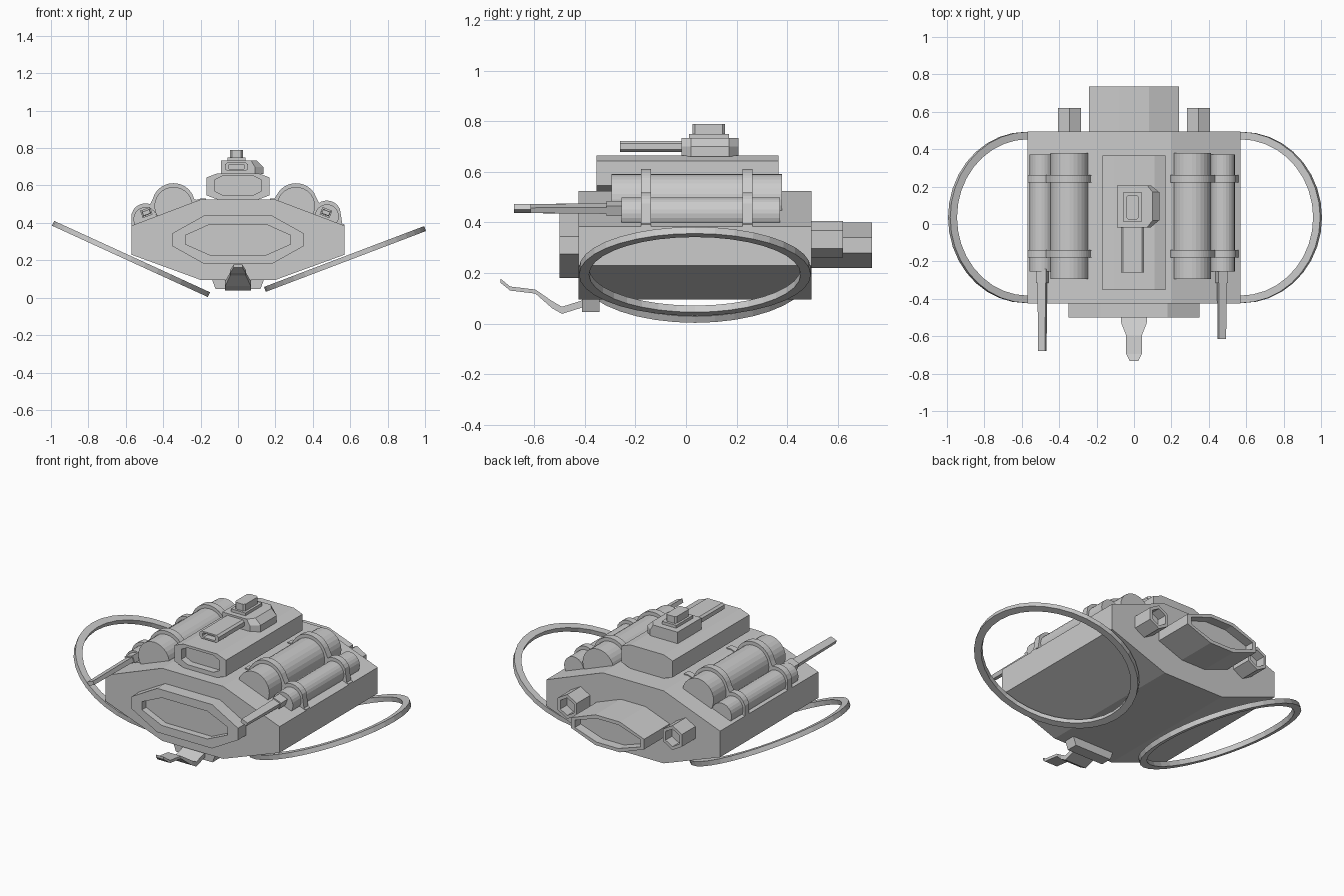
import bpy, bmesh
from math import sin, cos, pi, radians, sqrt
from mathutils import Matrix, Vector

if "Cube" in bpy.data.objects:
    bpy.data.objects.remove(bpy.data.objects["Cube"])


def loft(name, rings, axis='y'):
    """Skin a list of (2D outline, position along axis) and cap both ends."""
    bm = bmesh.new()
    loops = []
    for pts, t in rings:
        loops.append([bm.verts.new((a, t, b) if axis == 'y' else (a, b, t)) for a, b in pts])
    for p, q in zip(loops, loops[1:]):
        n = len(p)
        for i in range(n):
            bm.faces.new((p[i], p[(i + 1) % n], q[(i + 1) % n], q[i]))
    bm.faces.new(loops[0])
    bm.faces.new(loops[-1])
    return finish(name, bm)


def finish(name, bm):
    bmesh.ops.recalc_face_normals(bm, faces=bm.faces)
    me = bpy.data.meshes.new(name)
    bm.to_mesh(me)
    bm.free()
    ob = bpy.data.objects.new(name, me)
    bpy.context.collection.objects.link(ob)
    return ob


def octo(cx, cz, hx, hz, fx, fz):
    """Octagon with half sizes hx, hz and half flats fx, fz."""
    return [(cx + a, cz + b) for a, b in ((-fx, hz), (fx, hz), (hx, fz), (hx, -fz),
                                          (fx, -hz), (-fx, -hz), (-hx, -fz), (-hx, fz))]


def ngon(cx, cz, r, n, start=0.0):
    return [(cx + r * cos(start + 2 * pi * i / n), cz + r * sin(start + 2 * pi * i / n)) for i in range(n)]


def rect(x0, x1, z0, z1):
    return [(x0, z0), (x1, z0), (x1, z1), (x0, z1)]


# Main hull
hull = [(-.2, .525), (.2, .525), (.57, .385), (.57, .23), (.2, .095), (-.2, .095), (-.57, .23), (-.57, .385)]
loft("hull", [(hull, -.425), (hull, .495)])

# Front window panel with recess
outer = octo(0, .31, .35, .13, .18, .035)
inner = octo(0, .31, .28, .082, .15, .024)
loft("front_panel", [(outer, -.40), (outer, -.5), (inner, -.5), (inner, -.46)])

# Rear thruster and two small nozzles
outer = octo(0, .31, .24, .09, .08, .03)
inner = octo(0, .31, .215, .07, .07, .022)
loft("rear_thruster", [(outer, .47), (outer, .735), (inner, .735), (inner, .68)])
for s, side in ((-1, "left"), (1, "right")):
    a = ngon(s * .345, .333, .072, 6, pi / 2)
    b = ngon(s * .345, .333, .052, 6, pi / 2)
    loft(side + "_nozzle", [(a, .47), (a, .62), (b, .62), (b, .56)])

# Upper cabin with front recess
outer = octo(0, .595, .168, .07, .11, .048)
inner = octo(0, .6, .125, .05, .085, .03)
loft("upper_cabin", [(outer, .365), (outer, -.353), (inner, -.353), (inner, -.31)])

# Turret, cap and barrel
base = [(-.09, -.018), (.09, -.018), (.135, .02), (.135, .17), (.09, .207), (-.09, .207)]
top = [(min(x, .1), y) for x, y in base]
top[1], top[4] = (.07, -.018), (.07, .207)
loft("turret", [(base, .66), (base, .70), (top, .733)], 'z')
plate = rect(-.055, .04, .012, .17)
loft("turret_plate", [(plate, .73), (plate, .75)], 'z')
knob = octo(-.008, .09, .034, .065, .024, .055)
loft("turret_knob", [(knob, .745), (knob, .79)], 'z')
outer = octo(-.008, .7, .062, .022, .05, .012)
inner = octo(-.008, .7, .044, .013, .036, .007)
loft("barrel", [(outer, 0), (outer, -.26), (inner, -.26), (inner, -.22)])

# Tanks, straps, front rods and hoops for each side
sides = (("left", -1, (.345, .49), (.495, .42), -.68, 24.6),
         ("right", 1, (.31, .49), (.475, .435), -.615, 20.8))
for side, s, big, small, rod_end, tilt in sides:
    c = ngon(s * big[0], big[1], .102, 28)
    loft(side + "_large_tank", [(c, -.295), (c, .38)])
    c = ngon(s * small[0], small[1], .064, 24)
    loft(side + "_small_tank", [(c, -.255), (c, .372)])

    # Straps follow the tanks and the hull slope
    def height(x):
        z = .525 - max(0, x - .2) * .378
        for (cx, cz), r in ((big, .102), (small, .064)):
            d = (r + .014) ** 2 - (x - cx) ** 2
            if d > 0:
                z = max(z, cz + sqrt(d))
        return z + .006
    xs = [.17 + .4 * i / 32 for i in range(33)]
    strap = [(s * x, height(x)) for x in xs] + [(s * .57, .37), (s * .2, .51), (s * .17, .51)]
    for tag, y in (("front", -.158), ("rear", .243)):
        loft(side + "_strap_" + tag, [(strap, y - .02), (strap, y + .02)])

    # Slim rod tilted with the hull slope
    def tilted(hx, hz):
        t = -s * radians(21)
        cx, cz = s * (small[0] - .005), .455
        return [(cx + a * cos(t) - b * sin(t), cz + a * sin(t) + b * cos(t))
                for a, b in rect(-hx, hx, -hz, hz)]
    loft(side + "_rod", [(tilted(.02, .011), rod_end), (tilted(.023, .014), -.27)])
    loft(side + "_rod_mount", [(tilted(.028, .021), -.315), (tilted(.028, .021), -.24)])

    # Hoop: flat ring with a rectangular section
    bm = bmesh.new()
    n = 36
    m = Matrix.Translation((s * .572, .035, .207)) @ Matrix.Rotation(-s * radians(tilt), 4, 'Y')
    loops = []
    for i in range(n):
        a = 2 * pi * i / n
        loops.append([bm.verts.new(m @ Vector((r * cos(a), r * sin(a), z)))
                      for r, z in ((.458, -.014), (.458, .014), (.418, .014), (.418, -.014))])
    for i in range(n):
        p, q = loops[i], loops[(i + 1) % n]
        for j in range(4):
            k = (j + 1) % 4
            bm.faces.new((p[j], p[k], q[k], q[j]))
    finish(side + "_hoop", bm)

# Chin block and bent front scoop
chin = [(-.14, .1), (-.12, .047), (.12, .047), (.14, .1)]
loft("chin_block", [(chin, -.41), (chin, -.342)])
path = ((-.38, .068, .07), (-.41, .07, .07), (-.49, .045, .07), (-.53, .068, .068),
        (-.595, .125, .042), (-.695, .137, .042), (-.733, .168, .023))
loft("front_scoop", [(rect(-w, w, z - .006, z + (.022 if y > -.55 else .01)), y) for y, z, w in path])
